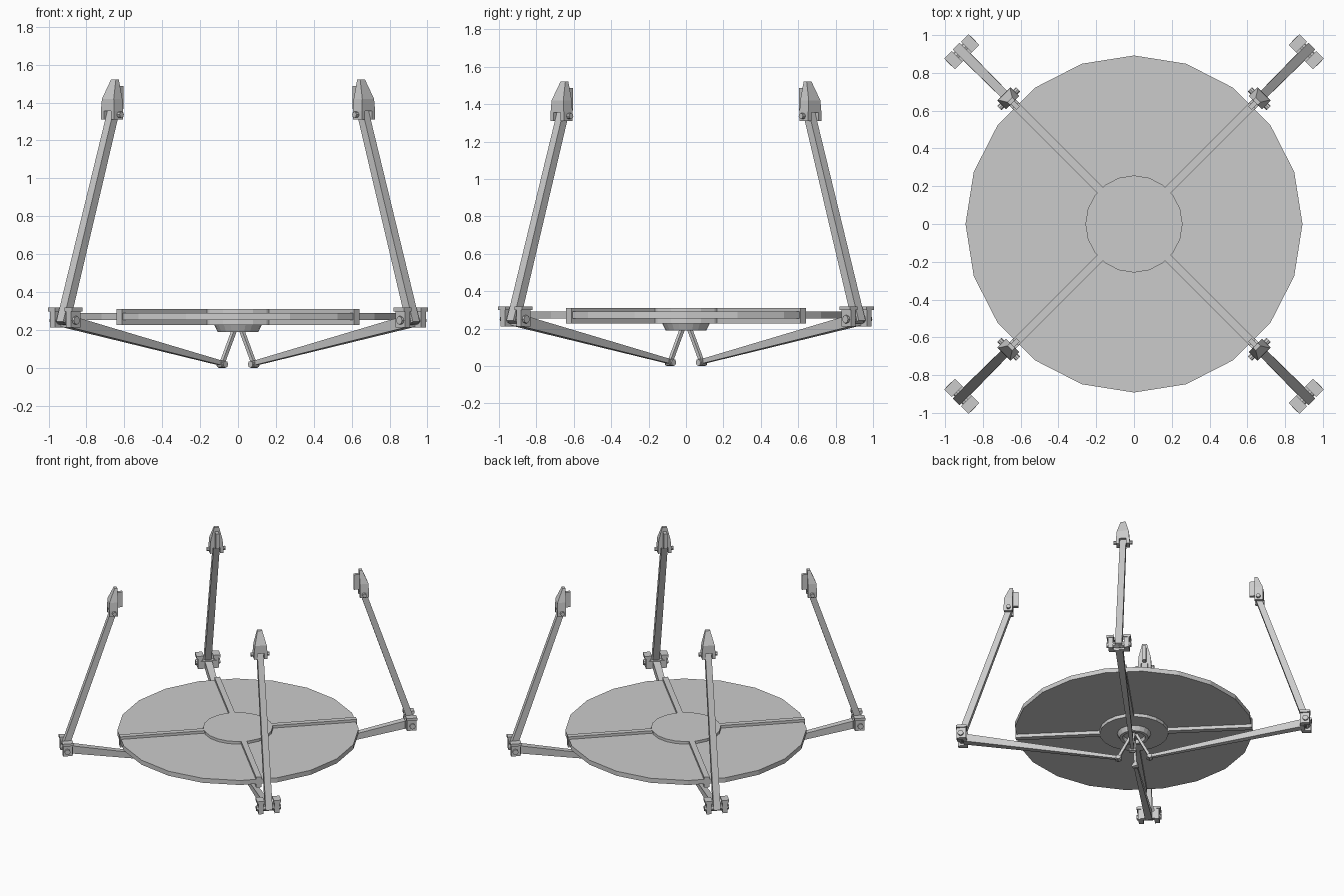
import bpy, bmesh, math
from mathutils import Matrix, Vector

if "Cube" in bpy.data.objects:
    bpy.data.objects.remove(bpy.data.objects["Cube"])

grey = bpy.data.materials.new("plain_grey")
grey.diffuse_color = (0.6, 0.6, 0.6, 1)
grey.use_nodes = True
grey.node_tree.nodes["Principled BSDF"].inputs["Base Color"].default_value = grey.diffuse_color


def finish(name, bm, turn=0.0):
    """Turn a part about the z axis and add it to the scene."""
    bmesh.ops.recalc_face_normals(bm, faces=bm.faces)
    bm.transform(Matrix.Rotation(turn, 4, 'Z'))
    mesh = bpy.data.meshes.new(name)
    bm.to_mesh(mesh)
    bm.free()
    mesh.materials.append(grey)
    ob = bpy.data.objects.new(name, mesh)
    bpy.context.collection.objects.link(ob)


def bridge(bm, a, b):
    """Closed prism between two rings of points."""
    va = [bm.verts.new(p) for p in a]
    vb = [bm.verts.new(p) for p in b]
    n = len(a)
    for i in range(n):
        j = (i + 1) % n
        bm.faces.new((va[i], va[j], vb[j], vb[i]))
    bm.faces.new(va)
    bm.faces.new(vb)


def beam(bm, p, q, size_p, size_q):
    """Tapered bar in the radial plane; points are (r, z), sizes (width, depth)."""
    d = Vector((q[0] - p[0], q[1] - p[1])).normalized()
    rings = []
    for (r, z), (w, h) in ((p, size_p), (q, size_q)):
        rings.append([(r - d.y * h / 2 * s, w / 2 * t, z + d.x * h / 2 * s)
                      for s, t in ((-1, -1), (-1, 1), (1, 1), (1, -1))])
    bridge(bm, *rings)


def box(bm, r0, r1, t0, t1, z0, z1):
    ring = [(r0, t0), (r1, t0), (r1, t1), (r0, t1)]
    bridge(bm, [(x, y, z0) for x, y in ring], [(x, y, z1) for x, y in ring])


def pin(bm, r, z, radius, half, sides=8):
    """Axle lying across the arm."""
    rings = [[(r + radius * math.cos(math.tau * i / sides), t,
               z + radius * math.sin(math.tau * i / sides)) for i in range(sides)]
             for t in (-half, half)]
    bridge(bm, *rings)


def lathe(name, profile, sides=20):
    """Closed (r, z) profile turned about the z axis; r = 0 is a centre point."""
    bm = bmesh.new()
    rows = []
    for r, z in profile:
        if r == 0:
            rows.append([bm.verts.new((0, 0, z))] * sides)
        else:
            rows.append([bm.verts.new((r * math.cos(math.tau * i / sides),
                                       r * math.sin(math.tau * i / sides), z))
                         for i in range(sides)])
    for a, b in zip(rows, rows[1:]):
        for i in range(sides):
            j = (i + 1) % sides
            quad = list(dict.fromkeys((a[i], a[j], b[j], b[i])))
            bm.faces.new(quad)
    finish(name, bm)


# Round platform, raised hub and the cup below it
lathe("platform", [(0, .253), (.892, .253), (.892, .29), (0, .29)])
lathe("hub", [(0, .226), (.257, .226), (.257, .311), (0, .311)])
lathe("hub_cup", [(0, .23), (.128, .23), (.108, .19), (.085, .19), (.078, .218), (0, .218)])

for k in range(4):
    turn = math.radians(45 + 90 * k)

    # Rib standing proud of both platform faces
    bm = bmesh.new()
    box(bm, .24, .888, -.021, .021, .226, .311)
    finish("platform_rib", bm, turn)

    # Thin strut from the cup to the foot
    bm = bmesh.new()
    beam(bm, (.015, .222), (.118, .025), (.02, .02), (.02, .02))
    finish("strut", bm, turn)

    # Foot knuckle
    bm = bmesh.new()
    pin(bm, .118, .018, .018, .026)
    box(bm, .095, .14, -.016, .016, .004, .034)
    finish("foot_knuckle", bm, turn)

    # Lower arm, thicker towards the outside
    bm = bmesh.new()
    beam(bm, (.125, .024), (1.27, .243), (.026, .024), (.055, .062))
    finish("lower_arm", bm, turn)

    # Elbow: two capped cheeks, a crossbar and an axle
    bm = bmesh.new()
    for s in (-1, 1):
        box(bm, 1.255, 1.325, min(s * .042, s * .078), max(s * .042, s * .078), .212, .3)
        box(bm, 1.25, 1.33, min(s * .035, s * .09), max(s * .035, s * .09), .298, .318)
    box(bm, 1.25, 1.28, -.06, .06, .215, .275)
    pin(bm, 1.295, .25, .022, .092)
    finish("elbow_joint", bm, turn)

    # Upper arm leaning inwards
    bm = bmesh.new()
    beam(bm, (1.308, .235), (.928, 1.36), (.052, .05), (.046, .044))
    finish("upper_arm", bm, turn)

    # Wedge-shaped head, with two fork legs beside the arm
    bm = bmesh.new()

    def ring(r0, r1, w, z):
        return [(r0, -w, z), (r1, -w, z), (r1, w, z), (r0, w, z)]

    bridge(bm, ring(.908, .974, .05, 1.355), ring(.908, .972, .044, 1.42))
    bridge(bm, ring(.908, .972, .044, 1.42), ring(.908, .93, .018, 1.522))
    for s in (-1, 1):
        box(bm, .908, .974, min(s * .026, s * .05), max(s * .026, s * .05), 1.31, 1.355)
    finish("gripper_head", bm, turn)

    # Head axle
    bm = bmesh.new()
    pin(bm, .938, 1.336, .016, .07)
    finish("head_axle", bm, turn)

    # Narrow pad on the inner face of the head
    bm = bmesh.new()
    box(bm, .868, .91, -.013, .013, 1.365, 1.487)
    finish("gripper_pad", bm, turn)
